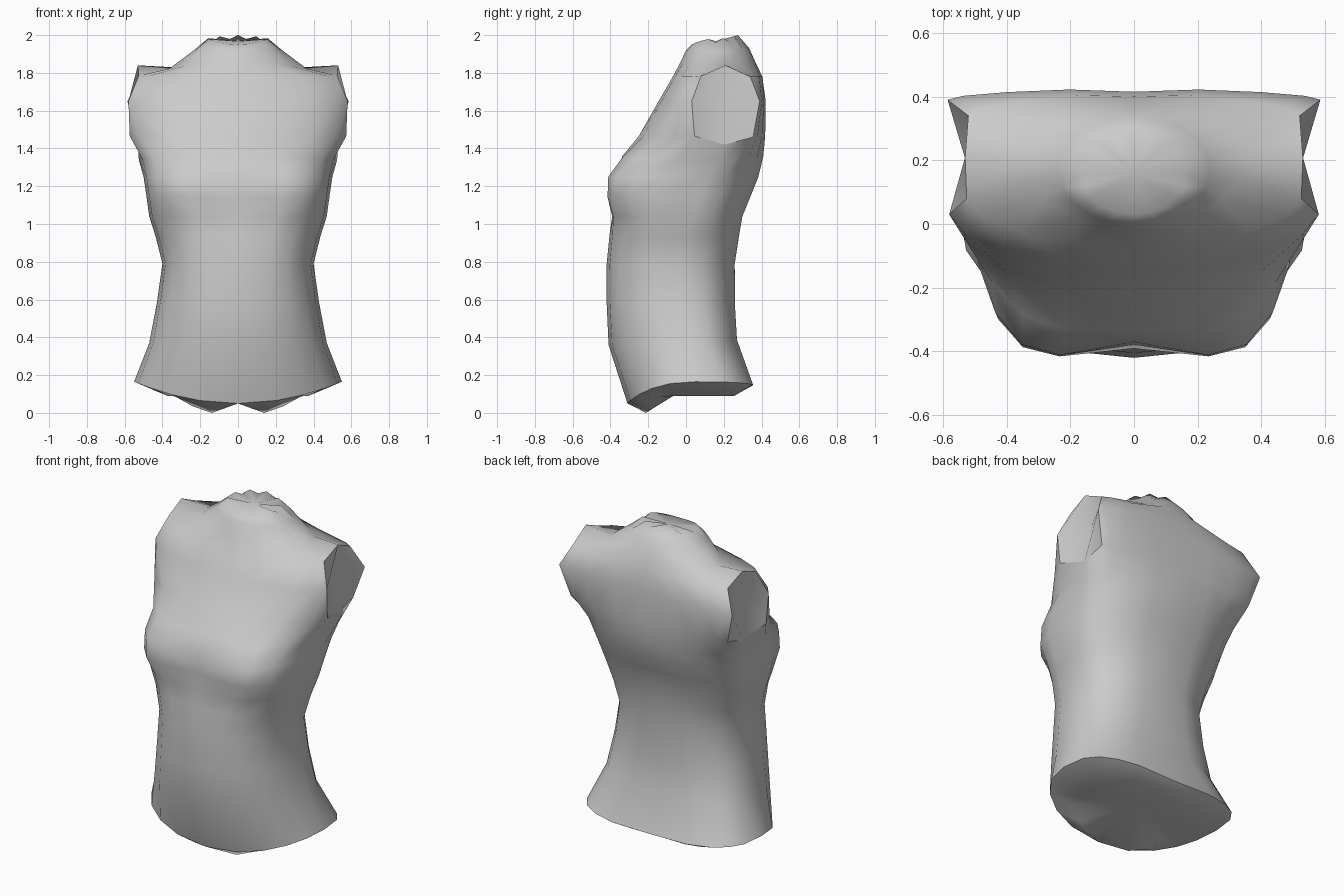
import bpy, bmesh, math

cube = bpy.data.objects.get("Cube")
if cube:
    bpy.data.objects.remove(cube, do_unlink=True)

COLS = 10  # half ring: column 0 = front centre, 5 = side, 10 = back centre


def curve(t, p):
    """Rounded-box quarter curve: t from 0 (centre) to 1 (side)."""
    a = t * math.pi / 2
    return math.sin(a) ** p, max(math.cos(a), 0.0) ** p


def bust(x, z):
    spread = 0.10 if z > 1.2 else 0.08
    return 0.09 * math.exp(-((x - 0.33) / 0.14) ** 2 / 2 - ((z - 1.2) / spread) ** 2 / 2)


def ring(w, y_front, y_back, y_side, p_front, p_back, z_front, z_side, z_back, groove=0.012):
    pts = []
    for i in range(COLS + 1):
        if i <= 5:
            sx, cy = curve(i / 5, p_front)
            y_mid, z_mid = y_front, z_front
        else:
            sx, cy = curve((COLS - i) / 5, p_back)
            y_mid, z_mid = y_back, z_back
        x = w * sx
        z = z_mid + (z_side - z_mid) * sx * sx
        y = y_side + (y_mid - y_side) * cy
        if i <= 5:
            y -= bust(x, z) * cy ** 0.3
        elif i == COLS:
            y -= groove
        pts.append((x, y, z))
    return pts


def arm_ring(y_front, y_back, z, front, side, back):
    """Chest ring whose three side points lie on the rim of the arm opening."""
    pts = []
    for i in range(4):
        s, c = curve(i / 4, 1.1)
        pts.append((front[0] * s, front[1] + (y_front - front[1]) * c, z))
    pts += [front, side, back]
    for i in (3, 2, 1, 0):
        s, c = curve(i / 4, 1.1)
        y = back[1] + (y_back - back[1]) * c - (0.01 if i == 0 else 0)
        pts.append((back[0] * s, y, z))
    return pts


# Trunk from hips to underarm
rows = [
    ring(0.55, -0.31, 0.365, 0.05, 0.85, 0.66, 0.05, 0.165, 0.145),
    ring(0.47, -0.41, 0.28, 0.02, 0.88, 0.80, 0.36, 0.37, 0.39),
    ring(0.43, -0.42, 0.27, 0.00, 0.84, 0.86, 0.58, 0.58, 0.58),
    ring(0.40, -0.42, 0.27, -0.01, 0.80, 0.88, 0.79, 0.79, 0.79),
    ring(0.435, -0.405, 0.29, 0.01, 0.76, 0.88, 0.94, 0.93, 0.92),
    ring(0.47, -0.39, 0.31, 0.04, 0.68, 0.88, 1.04, 1.04, 1.04),
    ring(0.485, -0.375, 0.355, 0.08, 0.62, 0.88, 1.14, 1.15, 1.15),
    ring(0.50, -0.365, 0.395, 0.12, 0.65, 0.88, 1.25, 1.25, 1.25),
    ring(0.525, -0.335, 0.42, 0.17, 0.78, 0.90, 1.36, 1.34, 1.36),
]
# Chest around the arm openings
rows += [
    arm_ring(-0.25, 0.425, 1.465, (0.573, 0.045, 1.465), (0.53, 0.205, 1.42), (0.53, 0.355, 1.46)),
    arm_ring(-0.145, 0.425, 1.65, (0.58, 0.03, 1.65), (0.49, 0.205, 1.64), (0.585, 0.39, 1.65)),
    arm_ring(-0.07, 0.41, 1.78, (0.525, 0.08, 1.785), (0.53, 0.21, 1.84), (0.52, 0.34, 1.78)),
]
# Shoulder slope, neck base and neck rim
rows += [
    ring(0.36, -0.03, 0.375, 0.20, 1.2, 1.2, 1.855, 1.825, 1.865),
    ring(0.24, 0.0, 0.335, 0.17, 1.0, 1.0, 1.92, 1.915, 1.93, 0),
    ring(0.165, 0.03, 0.275, 0.16, 1.0, 1.0, 1.95, 1.982, 2.0, 0),
]
# Ragged rim at the back of the neck
rows[-1] = [(x, y, z - (0.022 if i > 4 and i % 2 else 0)) for i, (x, y, z) in enumerate(rows[-1])]

bm = bmesh.new()
grid = [[bm.verts.new(co) for co in row] for row in rows]


def bridge(a, b):
    return [bm.faces.new((a[i], a[i + 1], b[i + 1], b[i])) for i in range(len(a) - 1)]


def fan(loop, centre):
    c = bm.verts.new(centre)
    return [bm.faces.new((a, b, c)) for a, b in zip(loop, loop[1:])]


trunk = [bridge(low, high) for low, high in zip(grid, grid[1:])]

# Hollow arm opening: the four faces around the sunken middle point
arm_cap = trunk[9][4:6] + trunk[10][4:6]

# Neck cap
fan(grid[-1], (0, 0.16, 1.968))

# Underside: lower lip at the front, hollow in the middle
inner = []
for v in grid[0]:
    x, y, z = v.co
    lip = 0.13 * math.exp(-((x - 0.24) / 0.12) ** 2) if y < 0 else 0
    inner.append(bm.verts.new((x * 0.68, y * 0.72, max(0.0, 0.09 - lip))))
underside = bridge(grid[0], inner) + fan(inner, (0, 0.03, 0.15))

# Crisp rims around the arm opening and the hem
bmesh.ops.recalc_face_normals(bm, faces=bm.faces)
for part in (arm_cap, underside):
    for face in part:
        for edge in face.edges:
            if sum(f in part for f in edge.link_faces) == 1 and len(edge.link_faces) == 2:
                edge.smooth = False

for v in bm.verts:
    if v.co.x < 1e-4:
        v.co.x = 0
mesh = bpy.data.meshes.new("torso")
bm.to_mesh(mesh)
bm.free()

torso = bpy.data.objects.new("torso", mesh)
bpy.context.collection.objects.link(torso)

# Plain grey material
mat = bpy.data.materials.new("plain grey")
mat.use_nodes = True
grey = (0.6, 0.6, 0.6, 1)
mat.diffuse_color = grey
mat.node_tree.nodes["Principled BSDF"].inputs["Base Color"].default_value = grey
mesh.materials.append(mat)

# Mirror the half body, then smooth it
bpy.ops.object.select_all(action='DESELECT')
torso.select_set(True)
bpy.context.view_layer.objects.active = torso
mirror = torso.modifiers.new("mirror", 'MIRROR')
mirror.use_clip = True
mirror.merge_threshold = 0.001
bpy.ops.object.modifier_apply(modifier=mirror.name)
bpy.ops.object.shade_smooth_by_angle(angle=math.radians(60), keep_sharp_edges=True)
